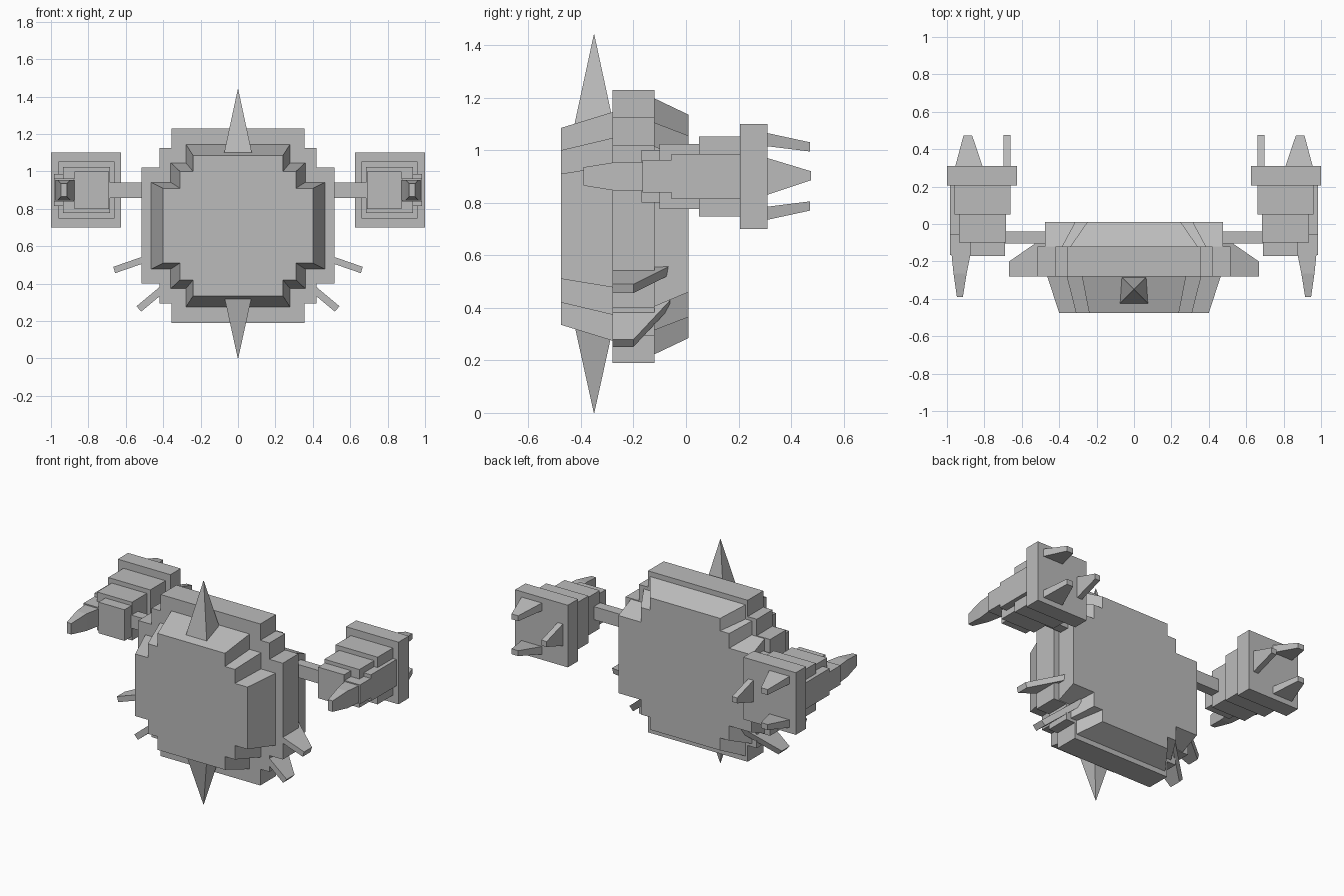
import bpy, bmesh

if "Cube" in bpy.data.objects:
    bpy.data.objects.remove(bpy.data.objects["Cube"], do_unlink=True)

grey = bpy.data.materials.new("stone grey")
grey.use_nodes = True
grey.diffuse_color = (0.5, 0.5, 0.5, 1)
grey.node_tree.nodes["Principled BSDF"].inputs["Base Color"].default_value = (0.5, 0.5, 0.5, 1)

MID_Z = 0.71    # height of the body centre
HAND_Z = 0.9    # height of the hands


def loft(name, ring_a, ring_b):
    """Closed solid between two rings with equal point counts."""
    bm = bmesh.new()
    a = [bm.verts.new(p) for p in ring_a]
    b = [bm.verts.new(p) for p in ring_b]
    bm.faces.new(a)
    bm.faces.new(b[::-1])
    n = len(a)
    for i in range(n):
        j = (i + 1) % n
        bm.faces.new((a[i], b[i], b[j], a[j]))
    bmesh.ops.recalc_face_normals(bm, faces=bm.faces)
    mesh = bpy.data.meshes.new(name)
    bm.to_mesh(mesh)
    bm.free()
    mesh.materials.append(grey)
    ob = bpy.data.objects.new(name, mesh)
    bpy.context.collection.objects.link(ob)
    return ob


def rect(y, x0, x1, z0, z1):
    return [(x0, y, z0), (x1, y, z0), (x1, y, z1), (x0, y, z1)]


def square(x, y, z, r):
    return [(x - r, y - r, z), (x + r, y - r, z), (x + r, y + r, z), (x - r, y + r, z)]


def stepped(y, steps, scale=1.0):
    """Stepped round outline from three (half width, half height) pairs."""
    (a, h), (b, i), (c, j) = steps
    q = [(a, h), (b, h), (b, i), (c, i), (c, j)]
    pts = q + [(-x, z) for x, z in q[::-1]]
    pts += [(-x, -z) for x, z in q] + [(x, -z) for x, z in q[::-1]]
    return [(x * scale, y, MID_Z + z * scale) for x, z in pts]


# Body: rim slab, tapered front and tapered back
rim = [(0.515, 0.31), (0.42, 0.415), (0.355, 0.52)]
face = [(0.40, 0.2), (0.31, 0.29), (0.24, 0.375)]
loft("body_rim", stepped(-0.28, rim), stepped(-0.12, rim))
loft("body_front", stepped(-0.475, face), stepped(-0.28, face, 1.16))
loft("body_back",
     stepped(-0.12, [(0.476, 0.305), (0.385, 0.395), (0.34, 0.487)]),
     stepped(0.01, [(0.475, 0.25), (0.315, 0.345), (0.25, 0.425)]))

# Spikes above and below
loft("top_spike", square(0, -0.35, 1.05, 0.085), square(0, -0.35, 1.44, 0.001))
loft("bottom_spike", square(0, -0.35, 0.35, 0.078), square(0, -0.35, 0, 0.001))

for side, s in (("left", 1), ("right", -1)):
    def part(name, ring_a, ring_b):
        loft(side + "_" + name, *[[(s * x, y, z) for x, y, z in r] for r in (ring_a, ring_b)])

    def box(name, y0, y1, x0, x1, half_height):
        z = (HAND_Z - half_height, HAND_Z + half_height)
        part(name, rect(y0, x0, x1, *z), rect(y1, x0, x1, *z))

    # Arm and stacked hand blocks
    box("arm", -0.105, -0.04, 0.46, 0.72, 0.042)
    box("wrist_plate", 0.205, 0.31, 0.625, 1.0, 0.2)
    box("hand_block", 0.05, 0.205, 0.66, 0.96, 0.152)
    box("palm_block", -0.1, 0.05, 0.685, 0.935, 0.123)
    box("knuckle_block", -0.17, -0.1, 0.69, 0.875, 0.1)
    box("side_block", -0.055, 0.205, 0.9, 0.985, 0.085)
    box("finger_block", -0.165, -0.05, 0.76, 0.985, 0.062)

    # Pointed claw
    mid = rect(-0.265, 0.895, 0.965, 0.845, 0.955)
    part("claw_base", rect(-0.165, 0.875, 0.975, 0.845, 0.955), mid)
    part("claw_tip", mid, rect(-0.39, 0.915, 0.947, 0.865, 0.935))

    # Three tapered prongs behind the hand
    for name, d in (("upper", 1), ("lower", -1)):
        z = [HAND_Z + d * k for k in (0.09, 0.165, 0.1, 0.13)]
        part(name + "_prong", rect(0.31, 0.81, 0.955, z[0] + d * 0.025, z[1]),
             rect(0.472, 0.865, 0.912, z[2] - d * 0.005, z[3]))
    part("inner_prong", rect(0.31, 0.66, 0.697, 0.83, 0.97),
         rect(0.475, 0.66, 0.697, 0.885, 0.92))

    # Swept fins on the lower flanks
    def fin(name, x0, z0, x1, z1, dx, dz):
        def ring(x, z, back):
            return [(x - dx, -0.28, z - dz), (x + dx, -0.28, z + dz),
                    (x + dx, back, z + dz), (x - dx, back, z - dz)]
        part(name, ring(x0, z0, -0.06), ring(x1, z1, -0.2))

    fin("upper_fin", 0.46, 0.543, 0.662, 0.473, 0.005, 0.017)
    fin("lower_fin", 0.35, 0.415, 0.53, 0.265, 0.013, 0.014)
